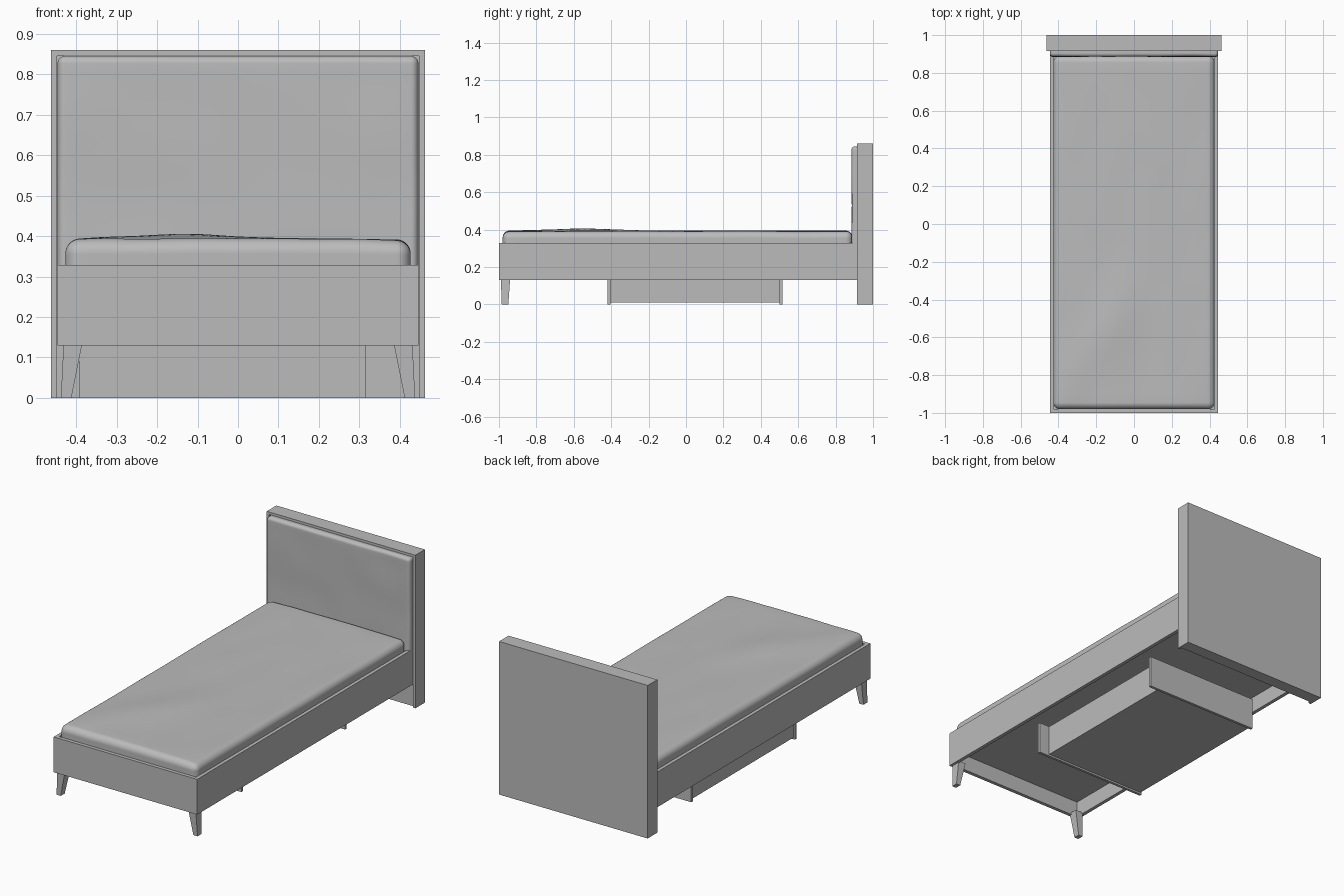
import bpy, bmesh, math
from mathutils import Vector, noise

if "Cube" in bpy.data.objects:
    bpy.data.objects.remove(bpy.data.objects["Cube"])

grey = bpy.data.materials.new("soft_grey")
grey.diffuse_color = (0.5, 0.5, 0.5, 1)
grey.use_nodes = True
grey.node_tree.nodes["Principled BSDF"].inputs["Base Color"].default_value = grey.diffuse_color


def finish(name, bm, smooth=False):
    bmesh.ops.recalc_face_normals(bm, faces=bm.faces)
    me = bpy.data.meshes.new(name)
    bm.to_mesh(me)
    bm.free()
    me.materials.append(grey)
    ob = bpy.data.objects.new(name, me)
    bpy.context.collection.objects.link(ob)
    for p in me.polygons:
        p.use_smooth = smooth
    return ob


def box(name, x0, x1, y0, y1, z0, z1):
    bm = bmesh.new()
    bmesh.ops.create_cube(bm, size=1)
    for v in bm.verts:
        v.co = ((x0 + x1) / 2 + v.co.x * (x1 - x0),
                (y0 + y1) / 2 + v.co.y * (y1 - y0),
                (z0 + z1) / 2 + v.co.z * (z1 - z0))
    return finish(name, bm)


def padded(name, lo, hi, r, shape, n=36, k=5):
    """Rounded box with k edge rings inside radius r, then shaped by a function."""
    lo, hi = Vector(lo), Vector(hi)
    mid, half = (lo + hi) / 2, (hi - lo) / 2
    bm = bmesh.new()
    bmesh.ops.create_cube(bm, size=2)
    bmesh.ops.subdivide_edges(bm, edges=bm.edges[:], cuts=n - 1, use_grid_fill=True)
    edge = 1 - 2 * k / n
    for v in bm.verts:
        p, inner = Vector(), Vector()
        for i in range(3):
            u, core = v.co[i], half[i] - r
            a = abs(u)
            d = a / edge * core if a <= edge else core + r * math.tan((a - edge) / (1 - edge) * math.pi / 4)
            p[i] = math.copysign(d, u)
            inner[i] = max(-core, min(core, p[i]))
        off = p - inner
        if off.length > 1e-7:
            p = inner + off.normalized() * r
        v.co = shape(p + mid, p, half)
    return finish(name, bm, True)


def mattress_shape(w, p, h):
    if p.z > 0:
        t = p.z / h.z
        a, b = w.x + 0.17 + 0.45 * (-0.6 - w.y), w.y + 0.58   # diagonal crease
        w.z += t * (0.011 * math.exp(-(a / 0.14) ** 2 - (b / 0.28) ** 2)
                    + 0.003 * noise.noise(Vector((w.x * 6, w.y * 3, 0)))
                    + 0.004 * (1 - (p.x / h.x) ** 2) - 0.002)
    return w


def cushion_shape(w, p, h):
    if p.y < 0:
        w.y += 0.003 * noise.noise(Vector((w.x * 5, 0, w.z * 5))) * (-p.y / h.y)
    return w


# Headboard: side boards, top board, back panel
for s, side in ((-1, "left"), (1, "right")):
    box("headboard_side_" + side, *sorted((s * 0.447, s * 0.462)), 0.915, 1, 0, 0.846)
box("headboard_top", -0.462, 0.462, 0.915, 1, 0.846, 0.86)
box("headboard_back_panel", -0.447, 0.447, 0.93, 1, 0, 0.846)
padded("headboard_cushion", (-0.446, 0.886, 0.25), (0.446, 0.94, 0.845), 0.018, cushion_shape)

# Bed frame: rails and base board
T = 0.02
for s, side in ((-1, "left"), (1, "right")):
    box("side_rail_" + side, *sorted((s * 0.446, s * (0.446 - T))), -1 + T, 0.915, 0.13, 0.328)
box("foot_rail", -0.446, 0.446, -1, -1 + T, 0.13, 0.328)
box("base_board", -0.426, 0.426, -0.98, 0.915, 0.22, 0.24)

# Mattress
padded("mattress", (-0.427, -0.98, 0.24), (0.427, 0.89, 0.392), 0.035, mattress_shape, n=48)

# Tapered, splayed front legs
for s, side in ((-1, "left"), (1, "right")):
    bm = bmesh.new()
    rings = []
    for z, x0, x1, y0, y1 in ((0, 0.412, 0.438, -0.985, -0.95), (0.14, 0.384, 0.431, -0.99, -0.94)):
        rings.append([bm.verts.new((s * x, y, z)) for x, y in ((x0, y0), (x1, y0), (x1, y1), (x0, y1))])
    for i in range(4):
        j = (i + 1) % 4
        bm.faces.new((rings[0][i], rings[0][j], rings[1][j], rings[1][i]))
    bm.faces.new(rings[0])
    bm.faces.new(rings[1])
    finish("front_leg_" + side, bm)

# Under-bed drawer: end boards stick out past the side walls
box("drawer_end_front", -0.393, 0.315, -0.42, -0.405, 0, 0.18)
box("drawer_end_back", -0.393, 0.315, 0.5, 0.515, 0, 0.18)
box("drawer_wall_left", -0.385, -0.37, -0.405, 0.5, 0.01, 0.18)
box("drawer_wall_right", 0.235, 0.25, -0.405, 0.5, 0.01, 0.18)
box("drawer_bottom", -0.37, 0.235, -0.405, 0.5, 0.01, 0.022)
